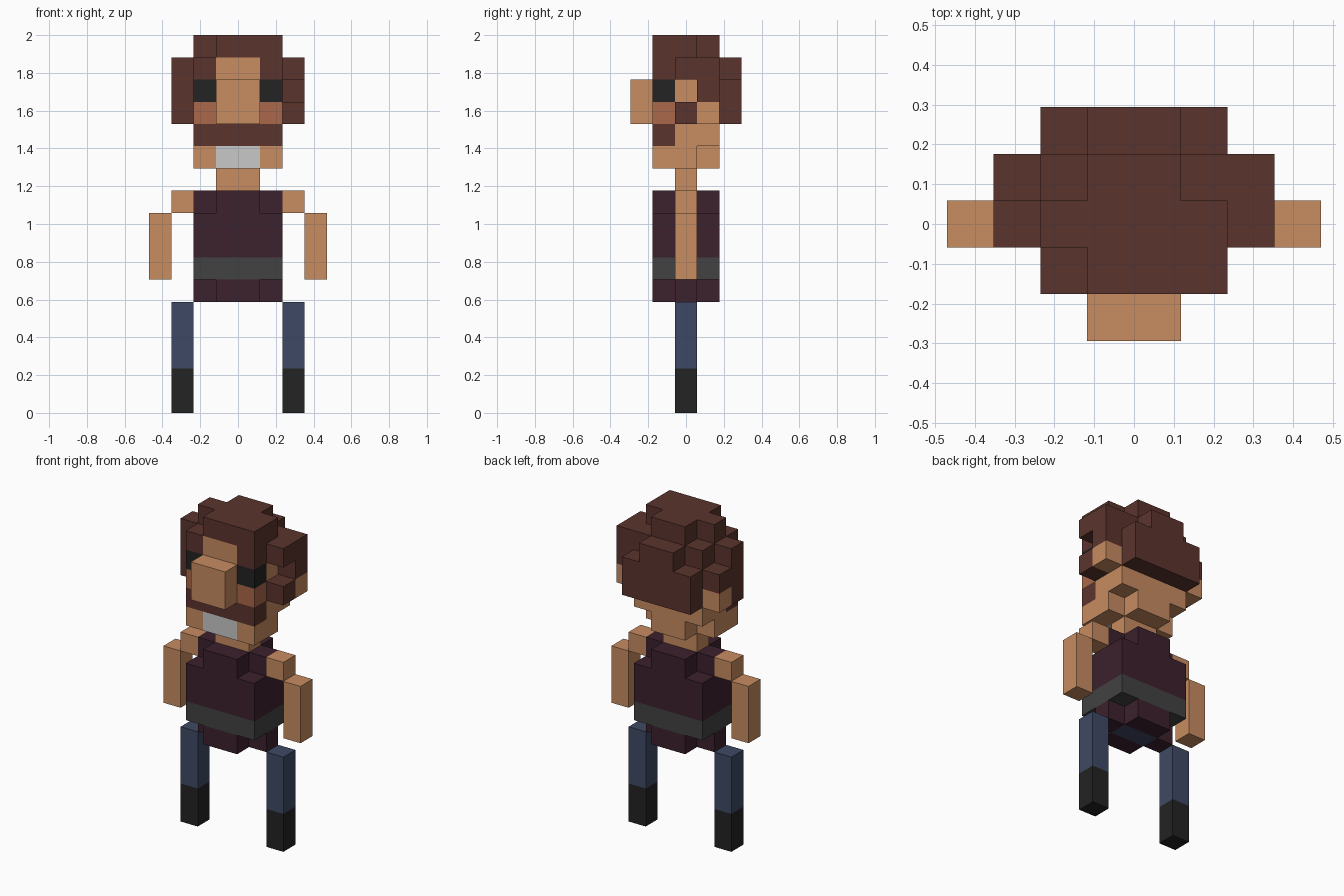
import bpy, bmesh
from mathutils import Vector

if "Cube" in bpy.data.objects:
    bpy.data.objects.remove(bpy.data.objects["Cube"])

U = 2 / 17  # size of one block


def srgb(*c):
    return [((v / 255 + 0.055) / 1.055) ** 2.4 for v in c] + [1]


COLORS = {
    "skin": srgb(200, 140, 97), "hair_brown": srgb(91, 52, 45),
    "shirt_plum": srgb(60, 33, 45), "belt_grey": srgb(65, 66, 65),
    "jeans_blue": srgb(63, 73, 101), "black": srgb(34, 35, 34),
    "cheek_tan": srgb(170, 104, 74), "teeth_grey": srgb(200, 200, 200),
}
MATS = {}
for name, col in COLORS.items():
    MATS[name] = bpy.data.materials.new(name)
    MATS[name].diffuse_color = col

cells = {}  # (x, y, z) -> (part, colour)


def fill(part, color, x, y, z, mirror=False):
    """Fill a block range; ends are exclusive. y = 0 is the middle layer."""
    for i in range(*x):
        for j in range(*y):
            for k in range(*z):
                cells[i, j, k] = (part, color)
                if mirror:
                    cells[-1 - i, j, k] = (part, color)


def plus(part, color, z):
    """Layer of the torso with its four corners cut away."""
    fill(part, color, (-1, 1), (-1, 2), z)
    fill(part, color, (-2, 2), (0, 1), z)


MID, FRONT, BACK = (0, 1), (-1, 0), (1, 2)

# legs and boots
for side, x in (("right", (2, 3)), ("left", (-3, -2))):
    fill(side + "_boot", "black", x, MID, (0, 2))
    fill(side + "_leg", "jeans_blue", x, MID, (2, 5))
# arms with shoulders
for side, xs, xa in (("right", (2, 3), (3, 4)), ("left", (-3, -2), (-4, -3))):
    fill(side + "_arm", "skin", xs, MID, (9, 10))
    fill(side + "_arm", "skin", xa, MID, (6, 9))

# torso: hem, hips, belt, shirt, collar
plus("shirt", "shirt_plum", (5, 6))
fill("hips", "jeans_blue", (-1, 1), MID, (5, 6))
fill("belt", "belt_grey", (-2, 2), (-1, 2), (6, 7))
fill("shirt", "shirt_plum", (-2, 2), (-1, 2), (7, 9))
plus("shirt", "shirt_plum", (9, 10))
fill("neck", "skin", (-1, 1), MID, (10, 11))

# head and jaw
fill("head", "skin", (-2, 2), (-1, 1), (11, 12))
fill("head", "skin", (-1, 1), BACK, (11, 12))
fill("head", "skin", (-2, 2), (-1, 2), (12, 16))
fill("nose", "skin", (-1, 1), (-2, -1), (13, 15))
fill("ears", "skin", (2, 3), BACK, (13, 14), True)
# face
fill("mouth", "teeth_grey", (-1, 1), FRONT, (11, 12))
fill("moustache", "hair_brown", (-2, 2), FRONT, (12, 13))
fill("cheeks", "cheek_tan", (1, 2), FRONT, (13, 14), True)
fill("eyes", "black", (1, 2), FRONT, (14, 15), True)
# hair: fringe, crown, back
fill("hair", "hair_brown", (1, 2), FRONT, (15, 16), True)
fill("hair", "hair_brown", (-2, 2), (0, 2), (15, 16))
plus("hair", "hair_brown", (16, 17))
fill("hair", "hair_brown", (1, 2), FRONT, (16, 17))
fill("hair", "hair_brown", (-2, 2), (2, 3), (13, 15))
fill("hair", "hair_brown", (-1, 1), (2, 3), (15, 16))
# hair: uneven sides
fill("hair", "hair_brown", (2, 3), BACK, (14, 15), True)
fill("hair", "hair_brown", (2, 3), (0, 2), (15, 16))
fill("hair", "hair_brown", (2, 3), MID, (13, 14))
fill("hair", "hair_brown", (-3, -2), MID, (13, 16))

# build each part from its exposed block faces
for part in dict.fromkeys(p for p, c in cells.values()):
    bm = bmesh.new()
    for pos, (p, color) in cells.items():
        if p != part:
            continue
        centre = Vector((pos[0] + 0.5, pos[1], pos[2] + 0.5))
        for axis in range(3):
            for s in (-1, 1):
                near = list(pos)
                near[axis] += s
                if tuple(near) in cells:
                    continue
                n, a, b = Vector(), Vector(), Vector()
                n[axis] = s / 2
                a[(axis + 1) % 3] = 0.5
                b[(axis + 2) % 3] = s / 2
                bm.faces.new([bm.verts.new((centre + n + a * i + b * j) * U)
                              for i, j in ((-1, -1), (1, -1), (1, 1), (-1, 1))])
    bmesh.ops.remove_doubles(bm, verts=bm.verts, dist=0.001)
    bmesh.ops.dissolve_limit(bm, angle_limit=0.01, verts=bm.verts, edges=bm.edges)
    mesh = bpy.data.meshes.new(part)
    bm.to_mesh(mesh)
    bm.free()
    color = next(c for p, c in cells.values() if p == part)
    mesh.materials.append(MATS[color])
    bpy.context.collection.objects.link(bpy.data.objects.new(part, mesh))

for m in bpy.data.materials:
    if m.users and not m.is_grease_pencil:
        m.use_nodes = True
        m.node_tree.nodes["Principled BSDF"].inputs["Base Color"].default_value = m.diffuse_color
